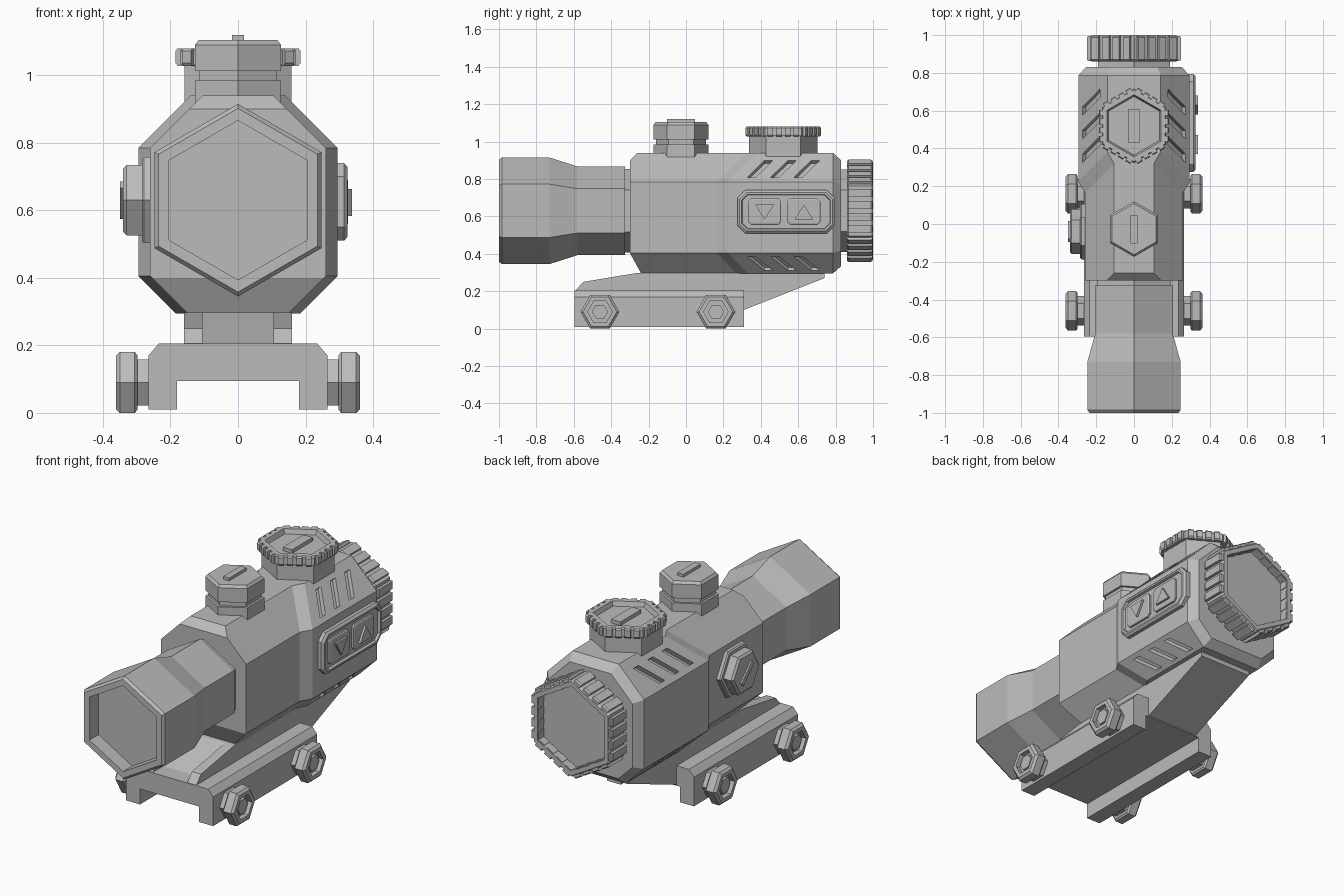
import bpy, bmesh
from math import cos, sin, pi, radians

cube = bpy.data.objects.get("Cube")
if cube:
    bpy.data.objects.remove(cube, do_unlink=True)

grey = bpy.data.materials.new("matte_grey")
grey.use_nodes = True
grey.diffuse_color = (0.5, 0.5, 0.5, 1)
for node in grey.node_tree.nodes:
    if node.type == 'BSDF_PRINCIPLED':
        node.inputs["Base Color"].default_value = (0.5, 0.5, 0.5, 1)

MID = 0.63  # height of the optical axis


def place(axis, a, b, d):
    """Map outline coordinates (a, b) and depth d to world space."""
    return {'x': (d, a, b), 'y': (a, d, b), 'z': (a, b, d)}[axis]


def loft(name, stacks):
    """Join rings of points into closed solids; several solids share one object."""
    bm = bmesh.new()
    for rings in stacks:
        loops = [[bm.verts.new(p) for p in ring] for ring in rings]
        n = len(loops[0])
        for lo, hi in zip(loops, loops[1:]):
            for i in range(n):
                j = (i + 1) % n
                bm.faces.new((lo[i], lo[j], hi[j], hi[i]))
        bm.faces.new(loops[0][::-1])
        bm.faces.new(loops[-1])
    bmesh.ops.remove_doubles(bm, verts=bm.verts, dist=0.0005)
    bmesh.ops.recalc_face_normals(bm, faces=bm.faces)
    mesh = bpy.data.meshes.new(name)
    bm.to_mesh(mesh)
    bm.free()
    mesh.materials.append(grey)
    ob = bpy.data.objects.new(name, mesh)
    bpy.context.collection.objects.link(ob)
    return ob


def extrude(name, axis, outline, *spans):
    return loft(name, [[[place(axis, a, b, d) for a, b in outline] for d in span]
                       for span in spans])


def hexagon(name, axis, centre, profile, phase=90):
    """Six-sided turned part from (depth, radius) pairs."""
    ca, cb = centre
    angles = [radians(phase + 60 * i) for i in range(6)]
    return loft(name, [[[place(axis, ca + r * cos(t), cb + r * sin(t), d) for t in angles]
                        for d, r in profile]])


def ribs(name, axis, centre, d0, d1, inner, outer, spacing, half, count=4):
    """Grip ribs along the six flats of a ring."""
    ca, cb = centre
    stacks = []
    for side in range(6):
        t = side * pi / 3
        for k in range(count):
            m = (k - (count - 1) / 2) * spacing
            rings = []
            for d, out in ((d0, outer - 0.006), (d0 + 0.008, outer),
                           (d1 - 0.008, outer), (d1, outer - 0.006)):
                corners = ((inner, m - half), (out, m - half), (out, m + half), (inner, m + half))
                rings.append([place(axis, ca + r * cos(t) - s * sin(t),
                                    cb + r * sin(t) + s * cos(t), d) for r, s in corners])
            stacks.append(rings)
    return loft(name, stacks)


def box(name, axis, centre, half_a, half_b, d0, d1, tilt=0):
    ca, cb = centre
    c, s = cos(radians(tilt)), sin(radians(tilt))
    pts = [(ca + u * c - v * s, cb + u * s + v * c)
           for u, v in ((-half_a, -half_b), (half_a, -half_b), (half_a, half_b), (-half_a, half_b))]
    return extrude(name, axis, pts, (d0, d1))


def cut_rect(cy, cz, hw, hh, c):
    """Rectangle with cut corners."""
    q = [(hw, hh - c), (hw - c, hh), (c - hw, hh), (-hw, hh - c)]
    return [(cy + a, cz + b) for a, b in q + [(-a, -b) for a, b in q]]


# Main housing: eight-sided, narrow in front, wider behind
def section(*half):
    return [(x, y, z) for x, y, z in half] + [(-x, y, z) for x, y, z in reversed(half)]


housing = loft("housing", [[
    section((0.145, -0.30, 0.90), (0.26, -0.30, 0.785), (0.26, -0.30, 0.405), (0.255, -0.297, 0.40)),
    section((0.105, -0.26, 0.94), (0.26, -0.30, 0.785), (0.26, -0.30, 0.405), (0.15, -0.24, 0.295)),
    section((0.105, 0.32, 0.94), (0.26, 0.165, 0.785), (0.26, 0.165, 0.405), (0.15, 0.27, 0.295)),
    section((0.14, 0.38, 0.94), (0.295, 0.225, 0.785), (0.295, 0.225, 0.405), (0.185, 0.33, 0.295)),
    section((0.14, 0.785, 0.94), (0.295, 0.785, 0.785), (0.295, 0.785, 0.405), (0.185, 0.785, 0.295)),
    section((0.125, 0.83, 0.90), (0.255, 0.83, 0.77), (0.255, 0.83, 0.42), (0.17, 0.83, 0.335)),
]])

# Slanted vents cut into the four chamfers
vents = []
for sx in (1, -1):
    for up, edge, t0, t1 in ((1, 0.785, 0.022, 0.115), (-1, 0.405, 0.018, 0.095)):
        for k in range(3):
            y = 0.325 + 0.125 * k
            quad = [(y, t0), (y + 0.045, t0), (y + 0.14, t1), (y + 0.095, t1)]
            vents.append([[(sx * (0.295 - t + n), yy, edge + up * (t + n)) for yy, t in quad]
                          for n in (-0.018, 0.03)])
cutter = loft("vent_cutter", vents)
cutter.hide_render = True
mod = housing.modifiers.new("vents", 'BOOLEAN')
mod.operation = 'DIFFERENCE'
mod.solver = 'EXACT'
mod.object = cutter
graph = bpy.context.evaluated_depsgraph_get()
cut_mesh = bpy.data.meshes.new_from_object(housing.evaluated_get(graph))
housing.modifiers.clear()
housing.data = cut_mesh
bpy.data.objects.remove(cutter, do_unlink=True)

# Front tube with recessed lens
hexagon("front_collar", 'y', (0, MID), [(-0.34, 0.224), (-0.28, 0.224)])
hexagon("front_tube", 'y', (0, MID),
        [(-0.325, 0.237), (-0.58, 0.237), (-0.73, 0.285), (-0.985, 0.285),
         (-1.0, 0.272), (-1.0, 0.236), (-0.92, 0.236)])

# Rear eyepiece with ribbed ring
hexagon("rear_collar", 'y', (0, MID), [(0.80, 0.22), (0.88, 0.22)])
hexagon("eyepiece_ring", 'y', (0, MID),
        [(0.86, 0.257), (0.87, 0.268), (0.99, 0.268), (1.0, 0.26), (1.0, 0.235), (0.95, 0.235)])
ribs("eyepiece_ribs", 'y', (0, MID), 0.862, 0.996, 0.20, 0.248, 0.064, 0.021)

# Front top turret
T1 = (0, -0.027)
hexagon("front_turret", 'z', T1,
        [(0.89, 0.147), (0.985, 0.147), (0.985, 0.133), (1.012, 0.133), (1.012, 0.147),
         (1.09, 0.147), (1.104, 0.135)])
box("front_turret_bar", 'z', T1, 0.018, 0.075, 1.09, 1.12)

# Rear top turret with ribbed cap
T2 = (0, 0.52)
hexagon("rear_turret_neck", 'z', T2, [(0.86, 0.183), (1.04, 0.183)])
hexagon("rear_turret_cap", 'z', T2,
        [(1.03, 0.197), (1.072, 0.197), (1.08, 0.19), (1.08, 0.165), (1.055, 0.155)])
ribs("rear_turret_ribs", 'z', T2, 1.028, 1.08, 0.15, 0.185, 0.046, 0.015)
box("rear_turret_bar", 'z', T2, 0.028, 0.09, 1.04, 1.075)

# Side knob on the model's right
KNOB = (-0.04, MID)
hexagon("side_knob", 'x', KNOB,
        [(-0.25, 0.147), (-0.278, 0.147), (-0.285, 0.14), (-0.285, 0.12),
         (-0.33, 0.12), (-0.34, 0.108)], phase=0)
box("side_knob_bar", 'x', KNOB, 0.065, 0.013, -0.349, -0.33, tilt=-45)

# Button panel on the model's left
loft("button_panel", [[
    [place('x', a, b, x) for a, b in cut_rect(0.535, 0.625, 0.26 - i, 0.115 - i, 0.04 - i * 0.4)]
    for x, i in ((0.28, 0), (0.314, 0), (0.325, 0.012), (0.325, 0.022), (0.312, 0.026))]])
for label, cy, up in (("front", 0.42, -1), ("rear", 0.63, 1)):
    loft(label + "_button", [[
        [place('x', a, b, x) for a, b in cut_rect(cy, 0.625, 0.088 - i, 0.07 - i, 0.015)]
        for x, i in ((0.30, 0), (0.322, 0), (0.326, 0.006))]])
    arrow = [(cy - 0.05, 0.623 - up * 0.04), (cy + 0.05, 0.623 - up * 0.04), (cy, 0.623 + up * 0.04)]
    extrude(label + "_button_arrow", 'x', arrow, (0.315, 0.338))

# Rail clamp base with open channel
half_base = [(0.235, 0.205), (0.265, 0.17), (0.265, 0.01), (0.18, 0.01), (0.18, 0.095)]
extrude("mount_base", 'y', half_base + [(-a, b) for a, b in reversed(half_base)], (-0.595, 0.31))

# Riser: two side rails and a lower ramp between them
tail = [(0.74, 0.298), (0.74, 0.27), (0.309, 0.1), (-0.4, 0.1)]
extrude("riser_rails", 'x', [(-0.59, 0.12), (-0.59, 0.205), (-0.55, 0.25), (-0.26, 0.298)] + tail,
        (0.105, 0.16), (-0.16, -0.105))
extrude("riser_ramp", 'x', [(-0.5, 0.12), (-0.5, 0.205), (-0.26, 0.298)] + tail, (-0.105, 0.105))

# Clamp nuts, two per side
for sx, side in ((1, "left"), (-1, "right")):
    for y, end in ((-0.46, "front"), (0.16, "rear")):
        hexagon(f"{end}_{side}_clamp_nut", 'x', (y, 0.09),
                [(sx * x, r) for x, r in ((0.25, 0.078), (0.298, 0.078), (0.298, 0.094), (0.306, 0.104),
                                          (0.35, 0.104), (0.362, 0.09), (0.362, 0.066), (0.335, 0.066))],
                phase=0)
        hexagon(f"{end}_{side}_clamp_bolt", 'x', (y, 0.09),
                [(sx * 0.32, 0.043), (sx * 0.352, 0.043)], phase=0)
